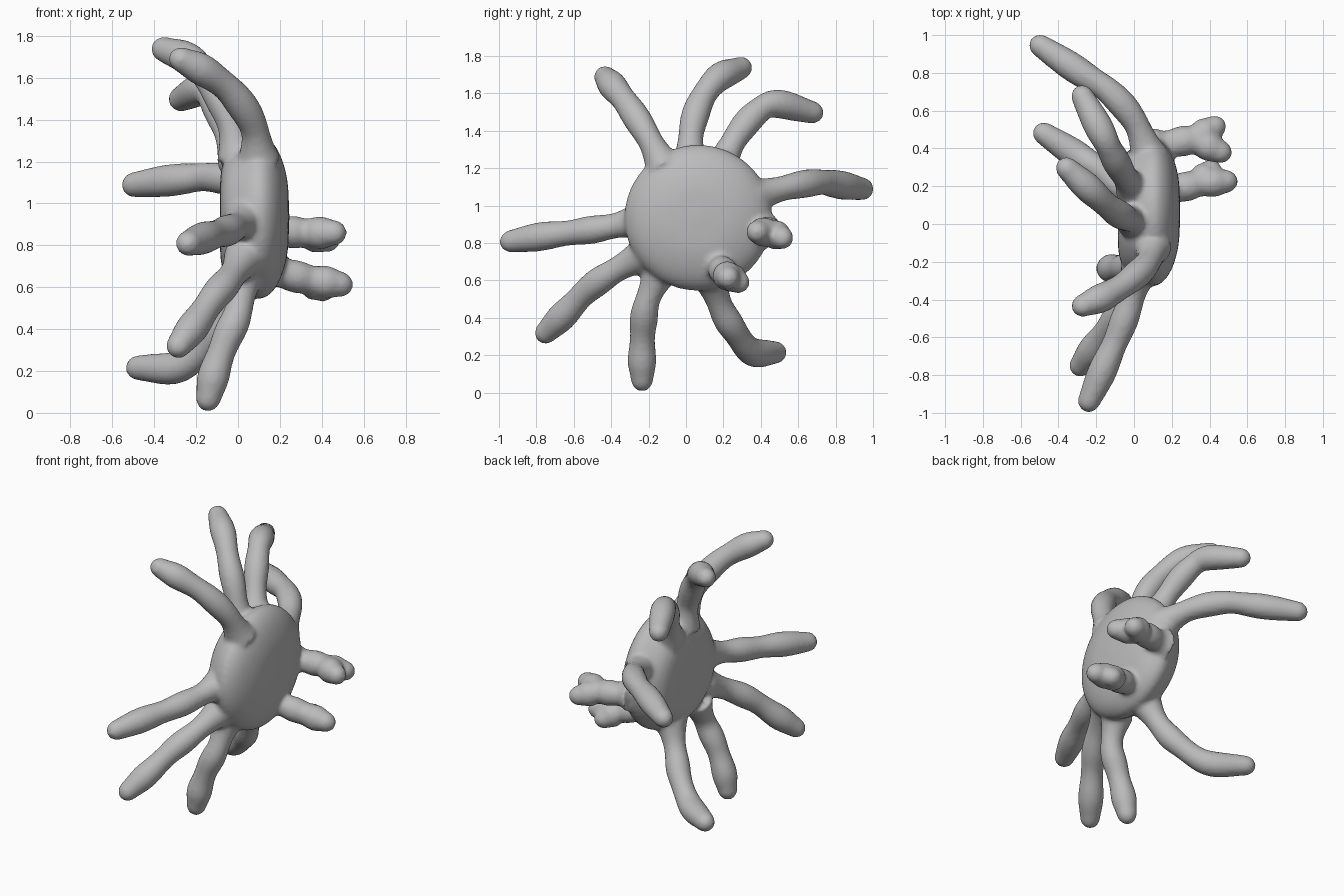
import bpy, bmesh, math
from mathutils import Vector

if "Cube" in bpy.data.objects:
    bpy.data.objects.remove(bpy.data.objects["Cube"])

grey = bpy.data.materials.new("soft_grey")
grey.diffuse_color = (0.5, 0.5, 0.5, 1)
grey.use_nodes = True
grey.node_tree.nodes["Principled BSDF"].inputs["Base Color"].default_value = grey.diffuse_color

bm = bmesh.new()


def skin_rings(rings):
    """Join closed rings of points into a capped tube."""
    loops = [[bm.verts.new(p) for p in ring] for ring in rings]
    n = len(loops[0])
    for a, b in zip(loops, loops[1:]):
        for i in range(n):
            bm.faces.new((a[i], a[(i + 1) % n], b[(i + 1) % n], b[i]))
    bm.faces.new(loops[0][::-1])
    bm.faces.new(loops[-1])


def spline(pts, steps=8):
    """Smooth path through the given points."""
    p = [Vector(q) for q in pts]
    p = [2 * p[0] - p[1]] + p + [2 * p[-1] - p[-2]]
    out = []
    for i in range(1, len(p) - 2):
        a, b, c, d = p[i - 1:i + 3]
        for k in range(steps):
            t = k / steps
            out.append(0.5 * (2 * b + (c - a) * t + (2 * a - 5 * b + 4 * c - d) * t ** 2
                              + (3 * b - a - 3 * c + d) * t ** 3))
    return out + [p[-2]]


def limb(pts, radius=0.073, flare=0.03, n=20):
    """Lumpy tube with a flared root and a tapered, rounded tip."""
    path = spline(pts)
    last = len(path) - 1
    circle = [Vector((math.cos(2 * math.pi * k / n), math.sin(2 * math.pi * k / n), 0)) for k in range(n)]
    rings = []
    for i, c in enumerate(path):
        t = i / last
        d = (path[min(i + 1, last)] - path[max(i - 1, 0)]).normalized()
        lump = 0.95 + 0.06 * t + 0.06 * math.cos((t - 0.8) * 15)
        r = radius * lump * (1 - 0.12 * max(0, (t - 0.8) / 0.2) ** 2) + flare * max(0, 1 - t / 0.25) ** 2
        rot = d.to_track_quat('Z', 'Y').to_matrix()
        rings.append([c + rot @ (v * r) for v in circle])
    for a in (0.25, 0.5, 0.75, 1.0, 1.25, 1.45):
        rings.append([c + d * r * 1.12 * math.sin(a) + rot @ (v * r * math.cos(a)) for v in circle])
    skin_rings(rings)


# domed disc body facing sideways
profile = [(-0.085, 0.02), (-0.083, 0.2), (-0.055, 0.29), (0.01, 0.35), (0.09, 0.39),
           (0.15, 0.37), (0.2, 0.3), (0.235, 0.18), (0.245, 0.02)]
outline = spline([(x, r, 0) for x, r in profile], 4)
skin_rings([[(q.x, 0.065 + q.y * math.cos(a) * 1.01, 0.935 + q.y * math.sin(a))
             for a in (2 * math.pi * k / 48 for k in range(48))] for q in outline])

# long arms around the rim
arms = [
    [(0.1, -0.12, 1.21), (0.07, -0.21, 1.38), (-0.03, -0.305, 1.53), (-0.15, -0.38, 1.625), (-0.265, -0.43, 1.685)],
    [(0.0, 0.02, 1.22), (-0.04, 0.03, 1.4), (-0.12, 0.08, 1.56), (-0.22, 0.17, 1.68), (-0.35, 0.29, 1.735)],
    [(0.0, 0.18, 1.2), (-0.06, 0.27, 1.37), (-0.12, 0.38, 1.5), (-0.17, 0.48, 1.545), (-0.27, 0.67, 1.5)],
    [(0.08, 0.36, 1.05), (0.0, 0.55, 1.1), (-0.13, 0.7, 1.125), (-0.28, 0.8, 1.115), (-0.49, 0.94, 1.09)],
    [(0.02, 0.13, 0.62), (-0.06, 0.19, 0.45), (-0.14, 0.26, 0.33), (-0.28, 0.35, 0.22), (-0.47, 0.475, 0.215)],
    [(0.02, -0.14, 0.65), (0.0, -0.21, 0.48), (-0.06, -0.23, 0.34), (-0.11, -0.235, 0.2), (-0.14, -0.235, 0.075)],
    [(0.03, -0.22, 0.74), (-0.04, -0.4, 0.64), (-0.12, -0.53, 0.545), (-0.2, -0.64, 0.43), (-0.28, -0.745, 0.325)],
    [(0.03, -0.25, 0.92), (-0.02, -0.42, 0.885), (-0.08, -0.58, 0.86), (-0.15, -0.74, 0.84), (-0.235, -0.93, 0.81)],
]
for pts in arms:
    limb(pts)

# short forked stubs on the domed side
stubs = [
    ((0.12, 0.41, 0.87), (0.3, 0.445, 0.86), (0.42, 0.51, 0.83), (0.45, 0.385, 0.86)),
    ((0.12, 0.16, 0.69), (0.32, 0.21, 0.64), (0.48, 0.225, 0.615), (0.4, 0.275, 0.595)),
]
for root, mid, tip_a, tip_b in stubs:
    for tip in (tip_a, tip_b):
        limb([root, mid, tip], 0.075, 0.03)

bmesh.ops.recalc_face_normals(bm, faces=bm.faces)
mesh = bpy.data.meshes.new("body_skin")
bm.to_mesh(mesh)
bm.free()
mesh.materials.append(grey)
body = bpy.data.objects.new("body_with_arms", mesh)
bpy.context.collection.objects.link(body)

# fuse everything into one soft skin
fuse = body.modifiers.new("fuse", 'REMESH')
fuse.mode = 'VOXEL'
fuse.voxel_size = 0.014
fuse.use_smooth_shade = True
soft = body.modifiers.new("soften", 'SMOOTH')
soft.factor = 0.5
soft.iterations = 6
